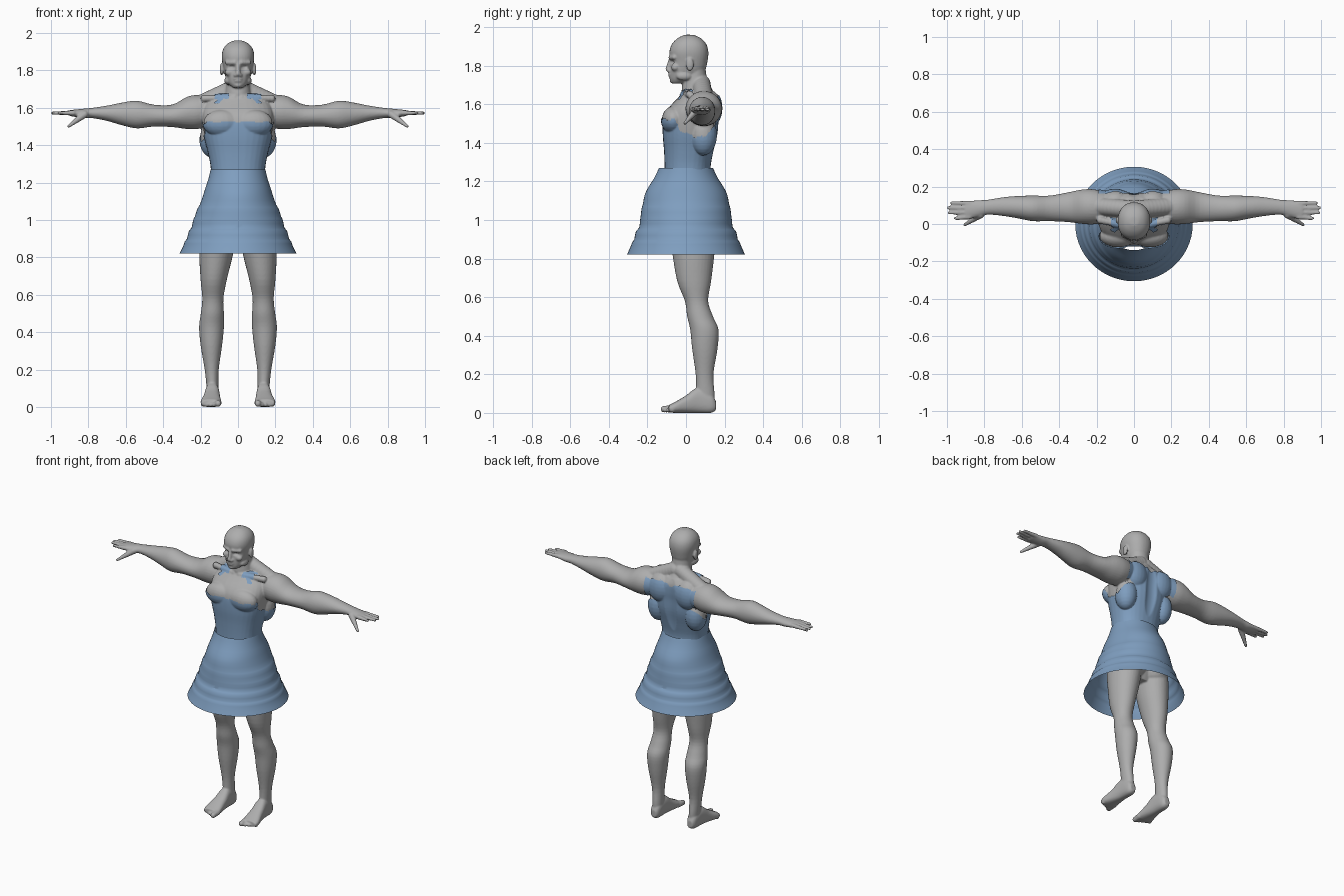
import bpy, bmesh, math
from mathutils import Vector, Matrix

cube = bpy.data.objects.get("Cube")
if cube:
    bpy.data.objects.remove(cube, do_unlink=True)


def material(name, colour):
    mat = bpy.data.materials.new(name)
    mat.use_nodes = True
    mat.diffuse_color = colour
    mat.node_tree.nodes["Principled BSDF"].inputs["Base Color"].default_value = colour
    return mat


def add_object(name, mesh, mat):
    obj = bpy.data.objects.new(name, mesh)
    bpy.context.collection.objects.link(obj)
    mesh.materials.clear()
    mesh.materials.append(mat)
    return obj


def smooth_rows(rows, steps):
    """Catmull-Rom interpolation between section rows."""
    rows = [Vector(r) for r in rows]
    padded = [rows[0]] + rows + [rows[-1]]
    result = []
    for a, b, c, d in zip(padded, padded[1:], padded[2:], padded[3:]):
        for s in range(steps):
            t = s / steps
            result.append(b + (c - a) * (t / 2)
                          + (a * 2 - b * 5 + c * 4 - d) * (t * t / 2)
                          + (b * 3 - a - c * 3 + d) * (t ** 3 / 2))
    return result + [rows[-1]]


def loft(bm, axis, rows, sides=32, steps=4, power=1.0, caps=True):
    """Skin oval sections; row = position, then low/high bounds on the other two axes."""
    rings = []
    for pos, a0, a1, b0, b1 in smooth_rows(rows, steps):
        ring = []
        for i in range(sides):
            ang = math.tau * i / sides
            ca, sa = math.cos(ang), math.sin(ang)
            a = (a0 + a1) / 2 + (a1 - a0) / 2 * math.copysign(abs(ca) ** power, ca)
            b = (b0 + b1) / 2 + (b1 - b0) / 2 * math.copysign(abs(sa) ** power, sa)
            co = {"x": (pos, a, b), "y": (a, pos, b), "z": (a, b, pos)}[axis]
            ring.append(bm.verts.new(co))
        rings.append(ring)
    for low, high in zip(rings, rings[1:]):
        for i in range(sides):
            j = (i + 1) % sides
            bm.faces.new((low[i], low[j], high[j], high[i]))
    if caps:
        bm.faces.new(rings[0][::-1])
        bm.faces.new(rings[-1])


def centred(rows):
    """Rows of z, half width, front and back, symmetric in x."""
    return [(z, -w, w, front, back) for z, w, front, back in rows]


def blob(bm, centre, radii):
    bmesh.ops.create_uvsphere(bm, u_segments=20, v_segments=12, radius=1,
                              matrix=Matrix.LocRotScale(Vector(centre), None, Vector(radii)))


def chain(bm, start, end, r0, r1, count=10):
    """Tapered rounded limb made of overlapping spheres."""
    start, end = Vector(start), Vector(end)
    for i in range(count):
        t = i / (count - 1)
        r = r0 + (r1 - r0) * t
        blob(bm, start.lerp(end, t), (r, r, r))


skin = material("grey skin", (0.42, 0.42, 0.42, 1))
cloth = material("blue cloth", (0.21, 0.34, 0.52, 1))
bm = bmesh.new()

# Leg
loft(bm, "z", [
    (0.03, .105, .165, .05, .145), (0.1, .105, .168, .052, .148), (0.2, .103, .178, .05, .142),
    (0.33, .085, .2, .032, .163), (0.43, .075, .208, .022, .169), (0.5, .075, .199, .006, .14),
    (0.58, .078, .191, -.006, .115), (0.68, .06, .2, -.045, .13), (0.82, .026, .207, -.07, .147),
    (0.95, .008, .2, -.09, .155), (1.06, .03, .16, -.07, .12)])
# Foot and toes
loft(bm, "y", [
    (.155, .118, .155, .015, .06), (.13, .105, .168, 0, .1), (.06, .1, .175, 0, .13),
    (0, .095, .185, 0, .09), (-.06, .09, .2, 0, .055), (-.09, .095, .195, .004, .04)], power=.8)
for i in range(5):
    x, r = .106 + .02 * i, .019 if i == 0 else .013
    chain(bm, (x, -.07, r + .004), (x, -.115 + .011 * i, r), r, r * .9, 6)

# Arm
loft(bm, "x", [
    (.08, .03, .15, 1.53, 1.65), (.2, 0, .183, 1.49, 1.668), (.27, 0, .185, 1.487, 1.66),
    (.35, .01, .17, 1.497, 1.618), (.45, .015, .152, 1.5, 1.617), (.54, .015, .152, 1.49, 1.638),
    (.62, .03, .15, 1.507, 1.628), (.7, .043, .143, 1.53, 1.612), (.78, .05, .13, 1.545, 1.6),
    (.83, .038, .127, 1.545, 1.595), (.9, .022, .123, 1.557, 1.588)])
# Fingers and thumb
for y0, y1, tip in ((.11, .113, .975), (.086, .087, .992), (.062, .06, .988), (.038, .03, .955)):
    chain(bm, (.88, y0, 1.573), (tip, y1, 1.572), .014, .009, 16)
chain(bm, (.82, .05, 1.565), (.905, -.005, 1.502), .02, .009, 12)

# Muscle masses of the trunk
chain(bm, (.02, .08, 1.705), (.2, .095, 1.62), .048, .048)
blob(bm, (.085, -.065, 1.52), (.1, .06, .07))
blob(bm, (.1, .13, 1.58), (.08, .053, .09))
blob(bm, (.14, .09, 1.44), (.062, .065, .1))
blob(bm, (.085, .1, .98), (.09, .08, .1))
chain(bm, (.02, -.015, 1.655), (.18, .02, 1.65), .013, .02)

# Ear, brow, cheek and jaw
blob(bm, (.088, .02, 1.805), (.01, .02, .034))
chain(bm, (.018, -.08, 1.842), (.058, -.06, 1.842), .012, .012, 6)
blob(bm, (.045, -.055, 1.79), (.026, .022, .02))
blob(bm, (.055, -.01, 1.745), (.018, .04, .022))
blob(bm, (.011, -.088, 1.775), (.012, .012, .01))

# Mirror the paired parts to the other side
twin = bmesh.ops.duplicate(bm, geom=bm.verts[:] + bm.edges[:] + bm.faces[:])["geom"]
for v in (g for g in twin if isinstance(g, bmesh.types.BMVert)):
    v.co.x *= -1
bmesh.ops.reverse_faces(bm, faces=[g for g in twin if isinstance(g, bmesh.types.BMFace)])

# Trunk, neck and head
loft(bm, "z", centred([
    (.88, .09, -.03, .1), (1, .185, -.09, .15), (1.1, .165, -.105, .135), (1.2, .14, -.105, .125),
    (1.28, .14, -.105, .122), (1.36, .155, -.108, .138), (1.45, .178, -.115, .16),
    (1.53, .19, -.112, .165), (1.58, .19, -.09, .168), (1.63, .17, -.045, .163),
    (1.67, .11, -.01, .14)]), power=.85)
loft(bm, "z", centred([
    (1.6, .09, 0, .16), (1.66, .075, -.022, .145), (1.72, .064, -.015, .112), (1.8, .06, 0, .1)]))
loft(bm, "z", centred([
    (1.707, .026, -.074, -.02), (1.73, .05, -.083, .04), (1.77, .068, -.084, .095),
    (1.82, .079, -.08, .111), (1.87, .087, -.086, .116), (1.91, .081, -.074, .106),
    (1.94, .06, -.046, .08), (1.957, .03, -.014, .045), (1.96, .008, 0, .02)]), power=.9)
# Nose, lips and chin
chain(bm, (0, -.08, 1.832), (0, -.094, 1.782), .01, .013, 8)
blob(bm, (0, -.08, 1.755), (.026, .013, .006))
blob(bm, (0, -.079, 1.743), (.022, .013, .006))
blob(bm, (0, -.07, 1.722), (.022, .015, .014))

# Fuse everything into one smooth body
mesh = bpy.data.meshes.new("body")
bm.to_mesh(mesh)
bm.free()
body = add_object("body", mesh, skin)
fuse = body.modifiers.new("fuse", "REMESH")
fuse.mode, fuse.voxel_size = "VOXEL", 0.0055
relax = body.modifiers.new("relax", "SMOOTH")
relax.factor, relax.iterations = 0.5, 4
fused = bpy.data.meshes.new_from_object(body.evaluated_get(bpy.context.evaluated_depsgraph_get()))
body.modifiers.clear()
body.data = fused
fused.materials.clear()
fused.materials.append(skin)

# Press in the eye sockets and the spine groove
hollows = [((.033, -.08, 1.818), (.02, .03, .013), .012), ((-.033, -.08, 1.818), (.02, .03, .013), .012),
           ((0, .17, 1.47), (.045, .06, .22), -.014)]
for v in fused.vertices:
    for centre, size, push in hollows:
        d = sum(((v.co[k] - centre[k]) / size[k]) ** 2 for k in range(3))
        if d < 1:
            v.co.y += push * (1 - d)
fused.shade_smooth()

# Torn bodice: upper edge height as it runs from chest to back
EDGE = [(-.2, 1.53), (-.06, 1.525), (-.03, 1.47), (.06, 1.43), (.1, 1.44), (.145, 1.5), (.16, 1.65), (.3, 1.66)]


def in_bodice(c):
    x, y, z = abs(c.x), c.y, c.z
    if y < .05 and .045 < x < .125 and z > 1.6:          # strap scraps by the collarbone
        return 1.645 < z < 1.672 or (1.62 < z < 1.66 and abs(x - .09 - (1.645 - z)) < .013)
    if z < 1.25 or x > (.19 if z > 1.46 else .25):
        return False
    for (y0, z0), (y1, z1) in zip(EDGE, EDGE[1:]):
        if y0 <= y < y1:
            tear = .008 if math.sin(90 * y + 55 * x) > 0 else 0
            return z < z0 + (z1 - z0) * (y - y0) / (y1 - y0) - tear
    return False


bm = bmesh.new()
bm.from_mesh(fused)
bm.normal_update()
bmesh.ops.delete(bm, geom=[f for f in bm.faces if not in_bodice(f.calc_center_median())], context="FACES")
for v in bm.verts:
    v.co += v.normal * .006
mesh = bpy.data.meshes.new("bodice")
bm.to_mesh(mesh)
bm.free()
add_object("bodice", mesh, cloth)
mesh.shade_smooth()

# Tiered skirt, open below
bm = bmesh.new()
tiers = [(.82, .314, .306), (.86, .293, .288), (.885, .285, .278), (.9, .273, .268), (.94, .263, .26),
         (.96, .248, .243), (1, .24, .238), (1.02, .23, .235), (1.06, .218, .23), (1.08, .205, .224),
         (1.13, .187, .214), (1.17, .175, .195), (1.22, .158, .163), (1.27, .147, .14)]
loft(bm, "z", [(z, -rx, rx, -ry, ry) for z, rx, ry in tiers], sides=56, steps=2, caps=False)
mesh = bpy.data.meshes.new("skirt")
bm.to_mesh(mesh)
bm.free()
skirt = add_object("skirt", mesh, cloth)
bpy.ops.object.select_all(action="DESELECT")
skirt.select_set(True)
bpy.context.view_layer.objects.active = skirt
bpy.ops.object.shade_smooth_by_angle(angle=math.radians(30))
